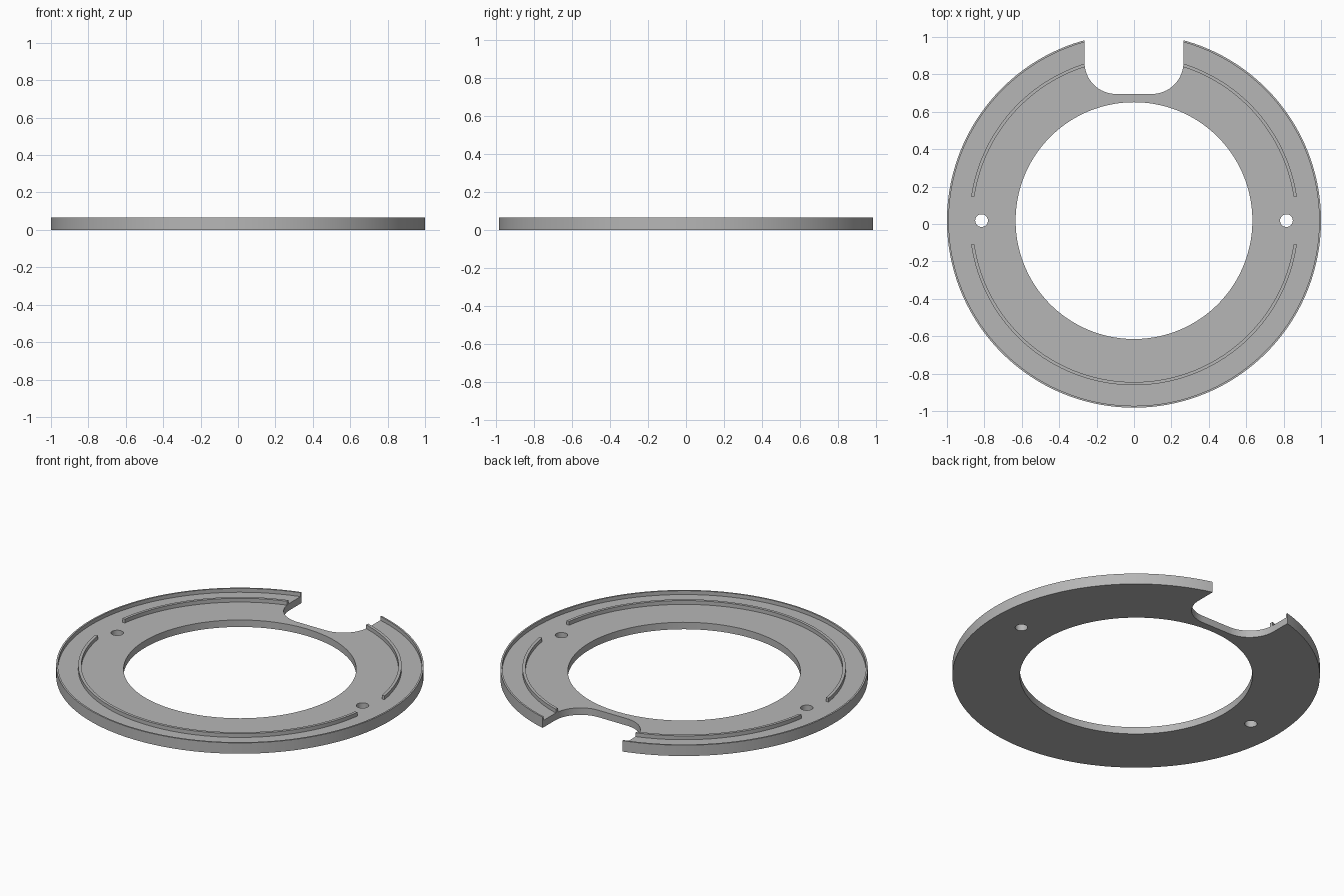
import bpy, bmesh, math

if "Cube" in bpy.data.objects:
    bpy.data.objects.remove(bpy.data.objects["Cube"], do_unlink=True)

CY = 0.018        # centre of the ring; the notch shifts it off the origin
PLATE, TOP = 0.042, 0.065
SEGMENTS = 192

grey = bpy.data.materials.new("plain grey")
grey.use_nodes = True
grey.diffuse_color = (0.47, 0.47, 0.47, 1)
grey.node_tree.nodes["Principled BSDF"].inputs["Base Color"].default_value = grey.diffuse_color


def add_object(name, bm):
    bmesh.ops.recalc_face_normals(bm, faces=bm.faces)
    mesh = bpy.data.meshes.new(name)
    bm.to_mesh(mesh)
    bm.free()
    mesh.materials.append(grey)
    obj = bpy.data.objects.new(name, mesh)
    bpy.context.collection.objects.link(obj)
    return obj


def lathe(name, profile):
    """Revolve a closed (radius, height) section about the ring's axis."""
    bm = bmesh.new()
    loops = []
    for i in range(SEGMENTS):
        a = math.tau * i / SEGMENTS
        loops.append([bm.verts.new((r * math.cos(a), CY + r * math.sin(a), z))
                      for r, z in profile])
    n = len(profile)
    for i in range(SEGMENTS):
        a, b = loops[i], loops[(i + 1) % SEGMENTS]
        for j in range(n):
            k = (j + 1) % n
            bm.faces.new((a[j], b[j], b[k], a[k]))
    return add_object(name, bm)


def prism(name, outline):
    """Tall cutter from a plan outline."""
    bm = bmesh.new()
    face = bm.faces.new([bm.verts.new((x, y, -0.2)) for x, y in outline])
    new = bmesh.ops.extrude_face_region(bm, geom=[face])["geom"]
    bmesh.ops.translate(bm, vec=(0, 0, 0.5),
                        verts=[v for v in new if isinstance(v, bmesh.types.BMVert)])
    obj = add_object(name, bm)
    obj.hide_render = True
    return obj


def arc(cx, cy, r, start, end, steps):
    angles = [math.radians(start + (end - start) * i / steps) for i in range(steps + 1)]
    return [(cx + r * math.cos(a), cy + r * math.sin(a)) for a in angles]


def cut(obj, cutters):
    for c in cutters:
        mod = obj.modifiers.new(c.name, "BOOLEAN")
        mod.operation, mod.solver, mod.object = "DIFFERENCE", "EXACT", c
    bpy.context.view_layer.update()
    graph = bpy.context.evaluated_depsgraph_get()
    mesh = bpy.data.meshes.new_from_object(obj.evaluated_get(graph))
    obj.modifiers.clear()
    obj.data = mesh


# Base plate with a thin raised outer rim
plate = lathe("ring_plate", [(0.633, 0), (1, 0), (1, TOP), (0.99, TOP),
                             (0.99, PLATE), (0.633, PLATE)])
# Raised guide ridge, sunk a little into the plate
ridge = lathe("guide_ridges", [(0.863, PLATE - 0.01), (0.88, PLATE - 0.01),
                               (0.88, TOP), (0.863, TOP)])

# Round-cornered notch at the back, screw holes, and gaps in the ridge
W, BOTTOM, R = 0.265, 0.695, 0.17
notch = prism("notch_cutter", [(W, 1.2), (-W, 1.2)]
              + arc(R - W, BOTTOM + R, R, 180, 270, 16)
              + arc(W - R, BOTTOM + R, R, 270, 360, 16))
holes = [prism("hole_cutter", arc(s * 0.815, CY, 0.034, 0, 348.75, 31)) for s in (-1, 1)]
gap = prism("gap_cutter", [(-1.2, CY - 0.128), (1.2, CY - 0.128),
                           (1.2, CY + 0.128), (-1.2, CY + 0.128)])

cut(plate, [notch] + holes)
cut(ridge, [notch, gap])
for c in [notch, gap] + holes:
    bpy.data.objects.remove(c, do_unlink=True)

# Smooth round walls, crisp corners
bpy.ops.object.select_all(action="DESELECT")
for obj in (plate, ridge):
    obj.select_set(True)
bpy.context.view_layer.objects.active = plate
bpy.ops.object.shade_smooth_by_angle(angle=math.radians(30))
